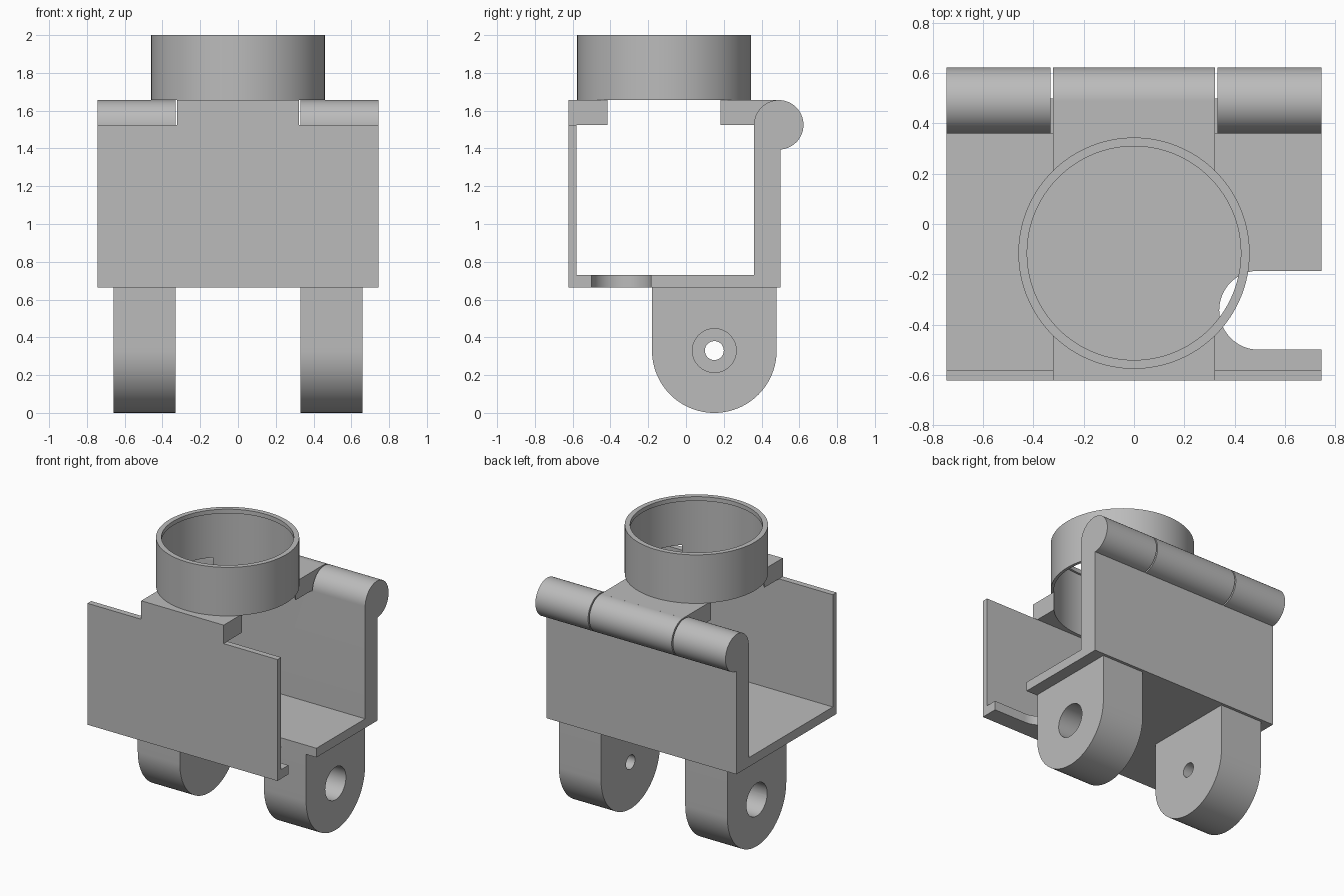
import bpy, bmesh
from math import pi, sin, cos
from mathutils import Vector

if "Cube" in bpy.data.objects:
    bpy.data.objects.remove(bpy.data.objects["Cube"], do_unlink=True)

grey = bpy.data.materials.new("plain grey")
grey.use_nodes = True
COLOUR = (0.5, 0.5, 0.5, 1)
grey.diffuse_color = COLOUR
grey.node_tree.nodes["Principled BSDF"].inputs["Base Color"].default_value = COLOUR

HALF, DEPTH = 0.745, 0.622        # half width and half depth of the body
BOTTOM, RIM, TOP = 0.665, 1.525, 1.656
RING_Y = -0.116


def arc(cu, cv, r, start, end, n=48):
    """Points on an arc, angles in turns of pi."""
    return [(cu + r * cos(pi * (start + (end - start) * i / n)),
             cv + r * sin(pi * (start + (end - start) * i / n))) for i in range(n + 1)]


def finish(name, bm):
    bmesh.ops.remove_doubles(bm, verts=bm.verts, dist=0.0001)
    bmesh.ops.recalc_face_normals(bm, faces=bm.faces)
    mesh = bpy.data.meshes.new(name)
    bm.to_mesh(mesh)
    bm.free()
    mesh.materials.append(grey)
    obj = bpy.data.objects.new(name, mesh)
    bpy.context.collection.objects.link(obj)
    return obj


def prism(name, pts, axis, lo, hi):
    """Extrude a (y, z) profile along x, or an (x, y) profile along z."""
    bm = bmesh.new()
    place = (lambda u, v: (lo, u, v)) if axis == "x" else (lambda u, v: (u, v, lo))
    face = bm.faces.new([bm.verts.new(place(u, v)) for u, v in pts])
    new = bmesh.ops.extrude_face_region(bm, geom=[face])["geom"]
    step = Vector((hi - lo, 0, 0)) if axis == "x" else Vector((0, 0, hi - lo))
    bmesh.ops.translate(bm, vec=step, verts=[g for g in new if isinstance(g, bmesh.types.BMVert)])
    return finish(name, bm)


def select(obj):
    bpy.ops.object.select_all(action="DESELECT")
    obj.select_set(True)
    bpy.context.view_layer.objects.active = obj


def cut(obj, cutter):
    mod = obj.modifiers.new("cut", "BOOLEAN")
    mod.operation, mod.solver, mod.object = "DIFFERENCE", "EXACT", cutter
    select(obj)
    bpy.ops.object.modifier_apply(modifier=mod.name)
    bpy.data.objects.remove(cutter, do_unlink=True)


def smooth(obj):
    select(obj)
    bpy.ops.object.shade_smooth_by_angle(angle=pi / 6)


# Body: thin front wall, floor, thick back wall rolled into a hinge barrel
ROD_Y, ROD_R = 0.491, 0.131
profile = [(-DEPTH, BOTTOM), (0.5, BOTTOM)]
profile += arc(ROD_Y, RIM, ROD_R, -0.478, 1)
profile += [(0.36, 0.73), (-0.58, 0.73), (-0.58, RIM), (-DEPTH, RIM)]
body = prism("body", profile, "x", -HALF, HALF)

# Narrow slots that split the barrel into three
for side in (-1, 1):
    slot = [(0.3, RIM), (0.5, RIM), (0.5, 1.35), (0.7, 1.35), (0.7, 1.7), (0.3, 1.7)]
    a, b = sorted((side * 0.323, side * 0.332))
    cut(body, prism("slot_cutter", slot, "x", a, b))

# Round-ended notch in the floor
notch = [(0.9, -0.5), (0.9, -0.186)] + arc(0.496, -0.343, 0.157, 0.5, 1.5)
cut(body, prism("notch_cutter", notch, "z", 0.6, 0.8))
smooth(body)

# Bridge across the top, opened by the ring's bore
bridge = prism("top_bridge", [(-0.323, -DEPTH), (0.323, -DEPTH), (0.323, ROD_Y), (-0.323, ROD_Y)],
               "z", RIM, TOP)
cut(bridge, prism("bore_cutter", arc(0, RING_Y, 0.44, 0, 2, 128)[:-1], "z", 1.4, 1.8))
smooth(bridge)

# Ring with a small inner lip at its top
bm = bmesh.new()
section = [(0.44, TOP), (0.46, TOP), (0.46, 2), (0.425, 2), (0.425, 1.97), (0.44, 1.97)]
verts = [bm.verts.new((r, RING_Y, z)) for r, z in section]
edges = [bm.edges.new((verts[i - 1], verts[i])) for i in range(len(verts))]
bmesh.ops.spin(bm, geom=verts + edges, cent=(0, RING_Y, 0), axis=(0, 0, 1),
               angle=2 * pi, steps=128)
smooth(finish("ring", bm))

# Rounded legs with a counterbored pivot hole
LEG_Y, LEG_Z, LEG_R = 0.15, 0.33, 0.33
for side, label in ((1, "left"), (-1, "right")):
    def span(p, q):
        return sorted((side * p, side * q))
    outline = arc(LEG_Y, LEG_Z, LEG_R, 1, 2) + [(LEG_Y + LEG_R, 0.69), (LEG_Y - LEG_R, 0.69)]
    leg = prism(label + "_leg", outline, "x", *span(0.33, 0.66))
    for radius, inner in ((0.05, 0.2), (0.116, 0.44)):
        hole = arc(LEG_Y, LEG_Z, radius, 0, 2)[:-1]
        cut(leg, prism("hole_cutter", hole, "x", *span(inner, 0.8)))
    smooth(leg)
